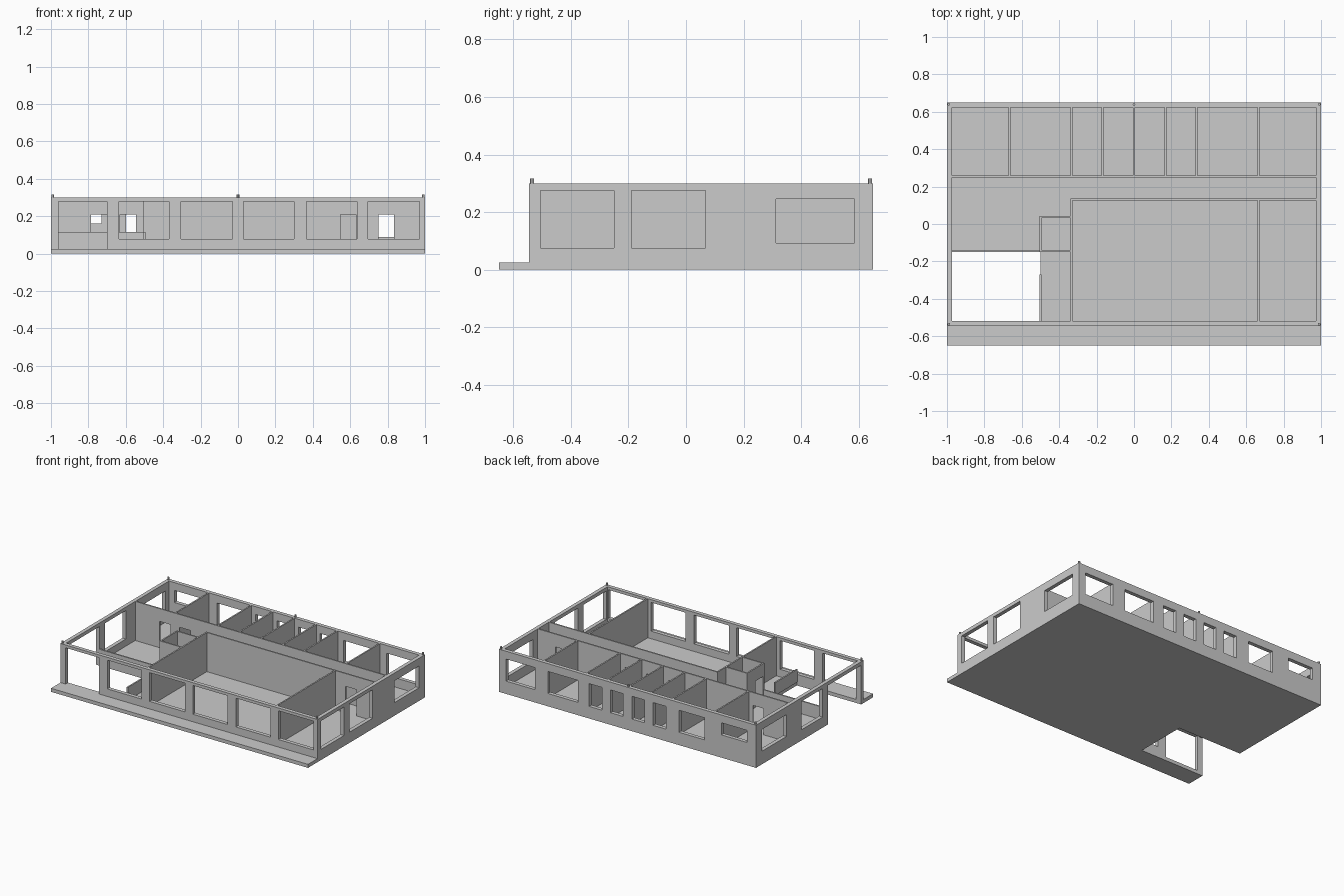
import bpy, bmesh
from mathutils import Vector

if "Cube" in bpy.data.objects:
    bpy.data.objects.remove(bpy.data.objects["Cube"])

plaster = bpy.data.materials.new("plaster_grey")
plaster.diffuse_color = (0.6, 0.6, 0.6, 1)
plaster.use_nodes = True
plaster.node_tree.nodes["Principled BSDF"].inputs["Base Color"].default_value = plaster.diffuse_color

H, FLOOR, T, P = 0.30, 0.025, 0.027, 0.01   # wall top, floor top, outer and inner thickness
X, Y0, Y1 = 1.0, -0.545, 0.65               # outer shell extents
DOOR = 0.21                                 # inner door head


def panel(name, origin, u, v, depth, size, holes=()):
    """Rectangular sheet spanned by u and v with rectangular holes, thickened along depth."""
    u, v, o = Vector(u), Vector(v), Vector(origin)
    (u0, u1), (v0, v1) = size
    us = sorted({u0, u1, *[c for h in holes for c in h[:2]]})
    vs = sorted({v0, v1, *[c for h in holes for c in h[2:]]})
    bm = bmesh.new()
    grid = {(a, b): bm.verts.new(o + u * a + v * b) for a in us for b in vs}
    for a, b in zip(us, us[1:]):
        for c, d in zip(vs, vs[1:]):
            mu, mv = (a + b) / 2, (c + d) / 2
            if any(h[0] < mu < h[1] and h[2] < mv < h[3] for h in holes):
                continue
            bm.faces.new([grid[a, c], grid[b, c], grid[b, d], grid[a, d]])
    bmesh.ops.delete(bm, geom=[w for w in bm.verts if not w.link_faces], context='VERTS')
    ext = bmesh.ops.extrude_face_region(bm, geom=bm.faces[:], use_keep_orig=True)
    bmesh.ops.translate(bm, vec=Vector(depth),
                        verts=[g for g in ext["geom"] if isinstance(g, bmesh.types.BMVert)])
    bmesh.ops.recalc_face_normals(bm, faces=bm.faces[:])
    me = bpy.data.meshes.new(name)
    bm.to_mesh(me)
    bm.free()
    me.materials.append(plaster)
    ob = bpy.data.objects.new(name, me)
    bpy.context.collection.objects.link(ob)
    return ob


def wall_x(name, y, x0, x1, t=P, holes=(), z0=FLOOR, z1=H):
    """Wall running along x, thickened towards +y."""
    return panel(name, (0, y, 0), (1, 0, 0), (0, 0, 1), (0, t, 0), ((x0, x1), (z0, z1)), holes)


def wall_y(name, x, y0, y1, t=P, holes=(), z0=FLOOR, z1=H):
    """Wall running along y, thickened towards +x."""
    return panel(name, (x, 0, 0), (0, 1, 0), (0, 0, 1), (t, 0, 0), ((y0, y1), (z0, z1)), holes)


# Floor with the open corner, and the porch strip
panel("floor", (0, 0, 0), (1, 0, 0), (0, 1, 0), (0, 0, FLOOR),
      ((-X + T, X - T), (Y0 + T, Y1 - T)), [(-X + T, -0.5, Y0 + T, -0.15)])
panel("porch", (0, 0, 0), (1, 0, 0), (0, 1, 0), (0, 0, FLOOR), ((-X, X), (-0.65, Y0)))

# Front wall: entrance opening and five wide windows
front = [(-0.96, -0.70, FLOOR, 0.28)]
front += [(a, b, 0.078, 0.28) for a, b in
          [(-0.635, -0.37), (-0.305, -0.03), (0.03, 0.30), (0.365, 0.635), (0.695, 0.97)]]
wall_x("front_wall", Y0, -X, X, T, front, 0)

# Back wall: mirrored narrow windows in the middle, wider ones outside
back = [(-0.93, -0.73, 0.16, 0.245), (-0.60, -0.40, 0.09, 0.245),
        (0.385, 0.62, 0.09, 0.245), (0.72, 0.945, 0.09, 0.245)]
for s in (-1, 1):
    for a, b in ((0.035, 0.132), (0.2, 0.3)):
        back.append((min(s * a, s * b), max(s * a, s * b), 0.085, 0.245))
wall_x("back_wall", Y1 - T, -X, X, T, back, 0)

# Side walls
rear_window = (0.312, 0.585, 0.092, 0.245)
wall_y("right_wall", X - T, Y0 + T, Y1 - T, T,
       [(-0.505, -0.25, 0.075, 0.275), (-0.19, 0.068, 0.075, 0.275), rear_window], 0)
wall_y("left_wall", -X, Y0 + T, Y1 - T, T,
       [(Y0 + T, -0.15, 0, 0.275), (-0.09, 0.145, 0.075, 0.275), rear_window], 0)

# Corridor walls with doors
rear_doors = [-0.785, -0.63, -0.30, -0.13, 0.04, 0.21, 0.37, 0.75]
wall_x("corridor_rear_wall", 0.248, -X + T, X - T,
       holes=[(d, d + 0.085, FLOOR, DOOR) for d in rear_doors])
wall_x("corridor_front_wall", 0.125, -0.34, X - T,
       holes=[(d, d + 0.085, FLOOR, DOOR) for d in (0.547, 0.75)])

# Partitions between the rear rooms
for i, x in enumerate((-0.665, -0.335, -0.168, 0.0, 0.168, 0.335, 0.665)):
    wall_y(f"rear_partition_{i + 1}", x - P / 2, 0.258, Y1 - T)

# Partitions of the front rooms
wall_y("hall_partition", -0.34, Y0 + T, 0.125)
wall_y("end_room_partition", 0.66, Y0 + T, 0.125)

# Small closet beside the hall
wall_y("closet_side_wall", -0.505, -0.14, 0.032, holes=[(-0.135, -0.05, FLOOR, DOOR)])
wall_x("closet_back_wall", 0.032, -0.505, -0.34)
wall_x("closet_front_wall", -0.15, -0.505, -0.34)

# Low parapets around the open corner
wall_x("rear_parapet", -0.15, -X + T, -0.505, z1=0.115)
wall_y("side_parapet", -0.505, Y0 + T, -0.27, z1=0.115)

# Small pins on top of the walls
for i, (x, y) in enumerate([(-0.99, -0.535), (0.99, -0.535), (-0.99, 0.64), (0.99, 0.64), (0, 0.64)]):
    bpy.ops.mesh.primitive_cylinder_add(vertices=12, radius=0.007, depth=0.02,
                                        location=(x, y, H + 0.007))
    pin = bpy.context.object
    pin.name = f"roof_pin_{i + 1}"
    pin.data.materials.append(plaster)
    bpy.ops.object.shade_smooth_by_angle()
